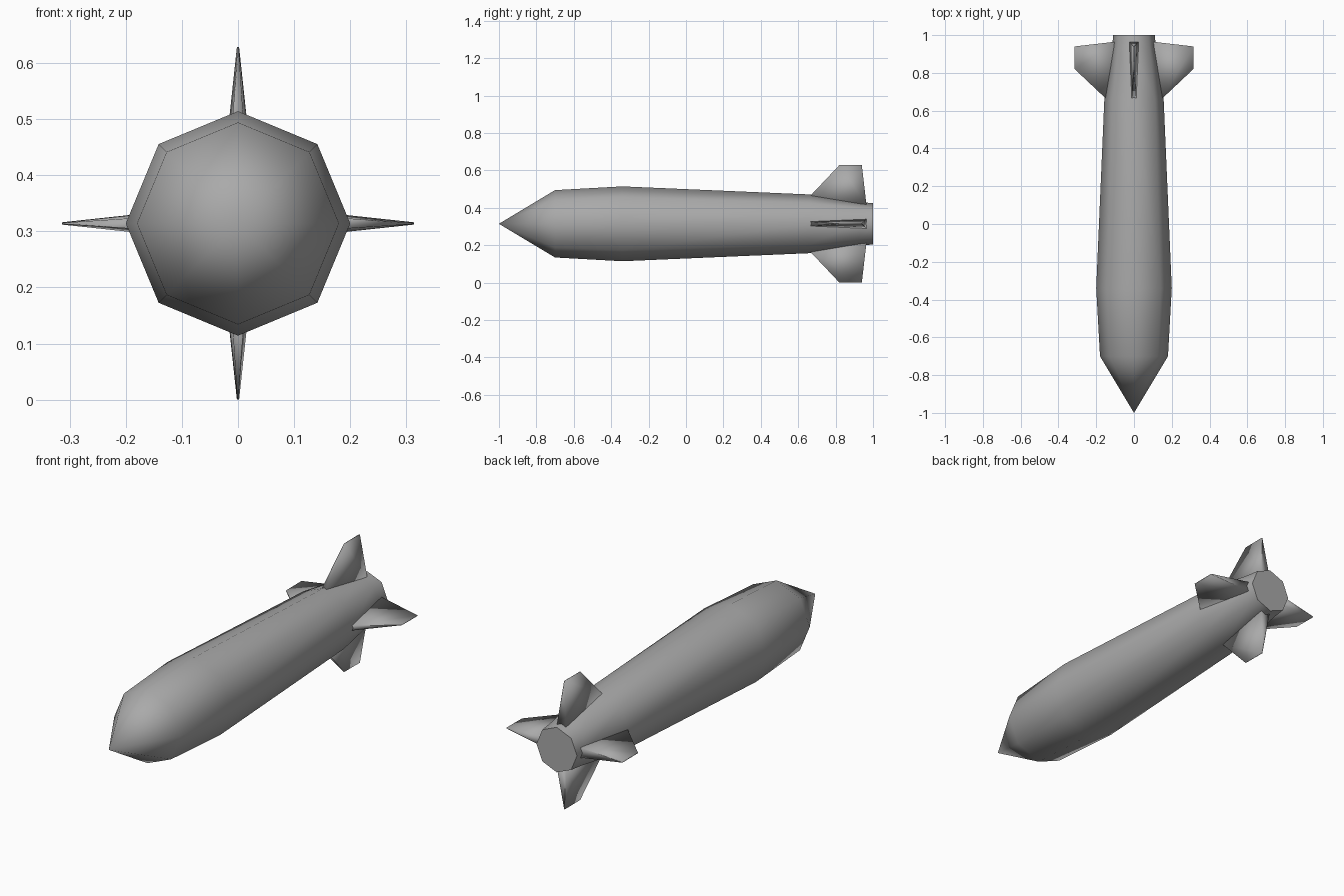
import bpy, bmesh, math
from mathutils import Matrix, Vector

cube = bpy.data.objects.get("Cube")
if cube:
    bpy.data.objects.remove(cube, do_unlink=True)

AXIS_Z = 0.314

grey = bpy.data.materials.new("plain grey")
grey.use_nodes = True
colour = (0.4, 0.4, 0.4, 1)
grey.diffuse_color = colour
grey.node_tree.nodes["Principled BSDF"].inputs["Base Color"].default_value = colour


def finish(name, bm, angle):
    """Turn a bmesh into a smooth-shaded grey object."""
    bmesh.ops.recalc_face_normals(bm, faces=bm.faces)
    mesh = bpy.data.meshes.new(name)
    bm.to_mesh(mesh)
    bm.free()
    mesh.materials.append(grey)
    obj = bpy.data.objects.new(name, mesh)
    bpy.context.collection.objects.link(obj)
    bpy.ops.object.select_all(action='DESELECT')
    obj.select_set(True)
    bpy.context.view_layer.objects.active = obj
    bpy.ops.object.shade_smooth_by_angle(angle=math.radians(angle))
    return obj


# Body: eight-sided rings (y, radius) lofted from the nose point to the flat tail
SIDES = 8
profile = [(-0.7, 0.18), (-0.34, 0.2), (0.66, 0.157), (0.93, 0.117), (1.0, 0.11)]
bm = bmesh.new()
nose = bm.verts.new((0, -1, AXIS_Z))
rings = []
for y, r in profile:
    angles = [math.tau * i / SIDES for i in range(SIDES)]
    rings.append([bm.verts.new((r * math.cos(a), y, AXIS_Z + r * math.sin(a))) for a in angles])
for i in range(SIDES):
    j = (i + 1) % SIDES
    bm.faces.new((nose, rings[0][i], rings[0][j]))
    for a, b in zip(rings, rings[1:]):
        bm.faces.new((a[i], b[i], b[j], a[j]))
bm.faces.new(rings[-1])
finish("body", bm, 60)

# Fins: tapered wedges (y, radius, half thickness), thick at the root and thin at the tip
outline = [(0.665, 0.15, 0.012), (0.82, 0.314, 0.001), (0.94, 0.314, 0.002), (0.965, 0.1, 0.025)]
for k, name in enumerate(("top_fin", "left_fin", "bottom_fin", "right_fin")):
    turn = Matrix.Translation((0, 0, AXIS_Z)) @ Matrix.Rotation(k * math.pi / 2, 4, 'Y')
    bm = bmesh.new()
    sides = [[bm.verts.new(turn @ Vector((s * t, y, r))) for y, r, t in outline] for s in (-1, 1)]
    bm.faces.new(sides[0])
    bm.faces.new(reversed(sides[1]))
    for i in range(4):
        j = (i + 1) % 4
        bm.faces.new((sides[0][i], sides[0][j], sides[1][j], sides[1][i]))
    finish(name, bm, 180)
